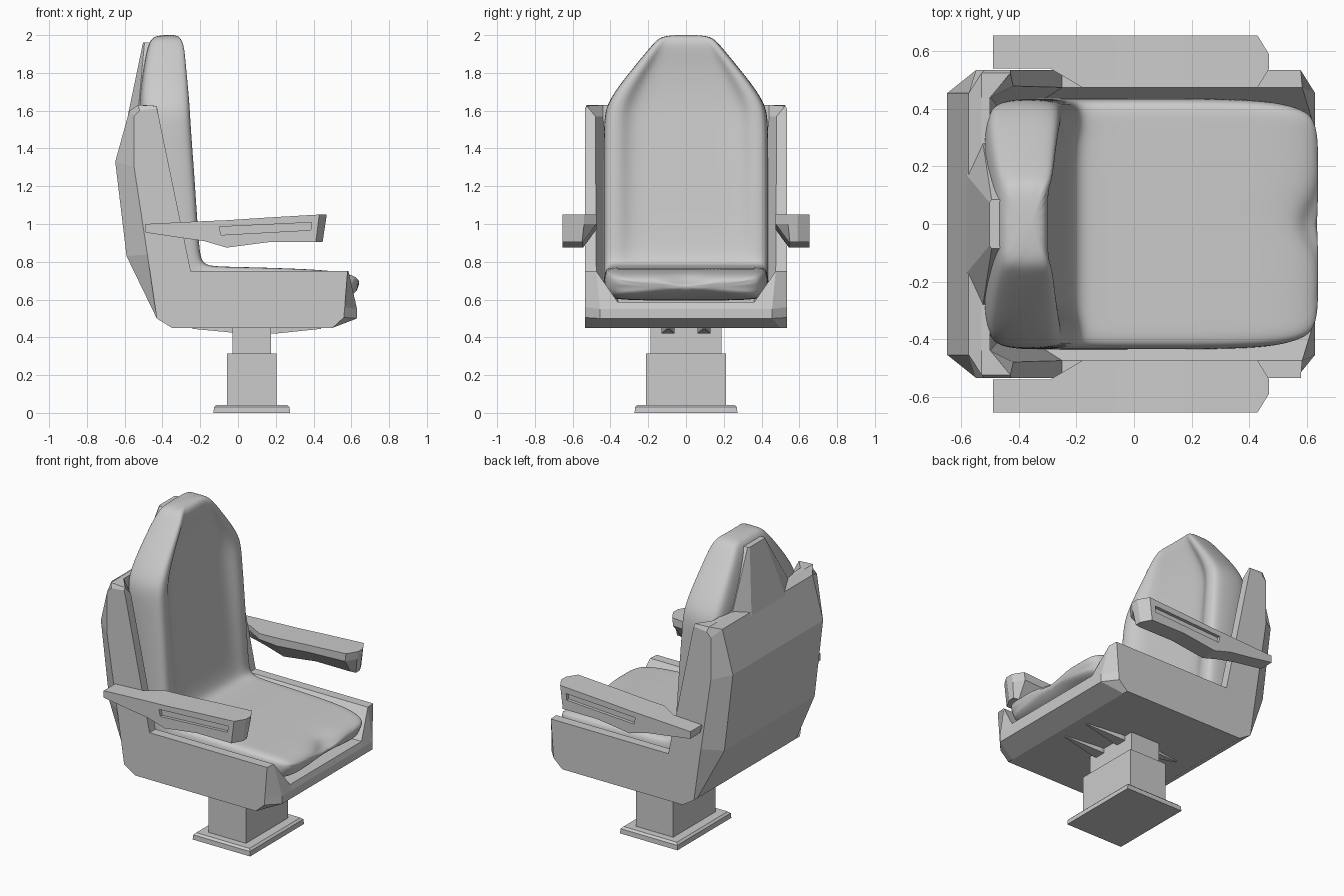
import bpy, bmesh

if "Cube" in bpy.data.objects:
    bpy.data.objects.remove(bpy.data.objects["Cube"])


def loft(name, rings, smooth=False):
    """Skin a list of equal-length 3D rings and cap both ends."""
    bm = bmesh.new()
    vs = [[bm.verts.new(p) for p in r] for r in rings]
    n = len(rings[0])
    for a, b in zip(vs, vs[1:]):
        for i in range(n):
            j = (i + 1) % n
            bm.faces.new((a[i], a[j], b[j], b[i]))
    bm.faces.new(vs[0])
    bm.faces.new(vs[-1])
    bmesh.ops.recalc_face_normals(bm, faces=bm.faces[:])
    for f in bm.faces:
        f.smooth = smooth
    me = bpy.data.meshes.new(name)
    bm.to_mesh(me)
    bm.free()
    ob = bpy.data.objects.new(name, me)
    bpy.context.collection.objects.link(ob)
    return ob


def rect(cx, hx, hy, z):
    return [(cx - hx, -hy, z), (cx + hx, -hy, z), (cx + hx, hy, z), (cx - hx, hy, z)]


def mirror_y(ob):
    m = ob.modifiers.new("Mirror", 'MIRROR')
    m.use_axis = (False, True, False)


# Pedestal: chamfered foot and two telescoping columns
loft("base_plate", [rect(.073, .203, .272, 0), rect(.073, .2, .27, .03), rect(.073, .188, .257, .042)])
loft("lower_column", [rect(.073, .132, .213, .04), rect(.073, .132, .213, .315)])
loft("upper_column", [rect(.073, .103, .188, .31), rect(.073, .103, .188, .47)])

# Shell: side profiles lofted across the width (outer face, rail edge, inner pan)
bottom = [(.5, .45), (-.35, .45), (-.43, .5)]
outer = [(-.52, 1.6), (-.43, 1.61), (-.42, 1.57), (-.25, .75), (.58, .75), (.565, .56), (.56, .505)] \
    + bottom + [(-.48, .84), (-.55, 1.3), (-.55, 1.57)]
back = [(-.59, .83), (-.65, 1.33), (-.575, 1.6)]
rail = [(-.53, 1.63), (-.43, 1.625), (-.42, 1.57), (-.25, .75), (.585, .75), (.63, .55), (.63, .5)] \
    + bottom + back
inner = [(-.53, 1.63), (-.5, 1.63), (-.5, 1.57), (-.43, .585), (.62, .585), (.63, .55), (.63, .5)] \
    + bottom + back


def shell_ring(profile, ys, side):
    return [(x, side * y, z) for (x, z), y in zip(profile, ys)]


half = [(outer, [.535] * 13),
        (rail, [.525, .525, .48, .475, .475] + [.455] * 2 + [.5] * 3 + [.455] * 3),
        (inner, [.44] * 3 + [.36] * 10)]
loft("shell", [shell_ring(p, y, 1) for p, y in half]
     + [shell_ring(p, y, -1) for p, y in reversed(half)])

# Faceted panel behind the headrest
def panel_ring(z, pts):
    return [(x, y, z) for x, y in pts] + [(x, -y, z) for x, y in reversed(pts)]


loft("headrest_panel", [panel_ring(1.58, [(-.582, .17), (-.53, .31), (-.45, .31)]),
                        panel_ring(1.96, [(-.503, .075), (-.495, .085), (-.43, .085)])])

# Ribs under the pan
rib = loft("under_rib", [[(x, .095 - w, .46), (x, .095 + w, .46), (x, .095 + w, z), (x, .095 - w, z)]
                         for x, w, z in [(-.24, .005, .445), (-.03, .035, .425),
                                         (.2, .035, .42), (.44, .005, .445)]])
mirror_y(rib)

# Armrests: sections along x, slot cut in the outer face, mirrored
arm_sections = [  # x, top z, bottom z, outer y, inner y, inner bottom y, lean
    (-.49, 1.0, .955, .655, .54, .56, 0),
    (-.29, 1.01, .925, .655, .54, .56, 0),
    (-.18, 1.015, .91, .655, .475, .545, 0),
    (-.06, 1.02, .875, .655, .475, .545, 0),
    (.17, 1.035, .905, .655, .475, .545, 0),
    (.43, 1.05, .905, .655, .475, .545, .018),
    (.47, 1.05, .905, .59, .54, .55, .022)]
arm_rings = []
for x, zt, zb, yo, yi, yb, lean in arm_sections:
    zm = zt - .35 * (zt - zb)
    arm_rings.append([(x, yo, zt), (x - lean, yo, zb), (x - lean, yb, zb),
                      (x - lean * .35, yi, zm), (x, yi, zt)])
arm = loft("armrest", arm_rings)
slot = [(-.1, .985), (.388, 1.008), (.385, .968), (-.09, .942)]
cutter = loft("slot_cutter", [[(x, y, z) for x, z in slot] for y in (.635, .7)])
cutter.hide_render = True
cutter.hide_viewport = True
cut = arm.modifiers.new("Slot", 'BOOLEAN')
cut.operation = 'DIFFERENCE'
cut.object = cutter
mirror_y(arm)

# Cushion: one L-shaped padded sweep from the seat front to the headrest top
stations = [  # front/top x z, back/bottom x z, half width, recess, centre notch
    (.65, .69, .645, .625, .35, 0, .08),
    (.615, .735, .53, .598, .405, 0, .06),
    (.45, .76, .45, .595, .437, 0, 0),
    (0, .773, 0, .595, .437, 0, 0),
    (-.13, .775, -.25, .595, .437, 0, 0),
    (-.19, .79, -.42, .62, .437, .03, 0),
    (-.205, .87, -.43, .8, .437, .12, 0),
    (-.225, 1.2, -.47, 1.2, .437, .16, 0),
    (-.25, 1.53, -.52, 1.53, .437, .18, 0),
    (-.255, 1.65, -.53, 1.64, .425, .2, 0),
    (-.275, 1.84, -.5, 1.84, .27, .16, 0),
    (-.285, 1.96, -.475, 1.96, .17, .03, 0),
    (-.32, 2.003, -.44, 2.003, .125, 0, 0)]


def cushion_ring(fx, fz, bx, bz, hw, r, notch):
    side = [(.88, 0), (1, .18), (1, .8), (.95, 1), (.78, 1), (.66, 1 - r), (.3, 1 - r)]
    pts = side + [(0, 1 - r)] + [(-s, t) for s, t in reversed(side)] + [(0, 0)]
    return [(bx + (fx - bx) * t - (notch if s == 0 else 0), s * hw, bz + (fz - bz) * t)
            for s, t in pts]


cushion = loft("cushion", [cushion_ring(*s) for s in stations], smooth=True)
sub = cushion.modifiers.new("Subdivision", 'SUBSURF')
sub.levels = sub.render_levels = 3
